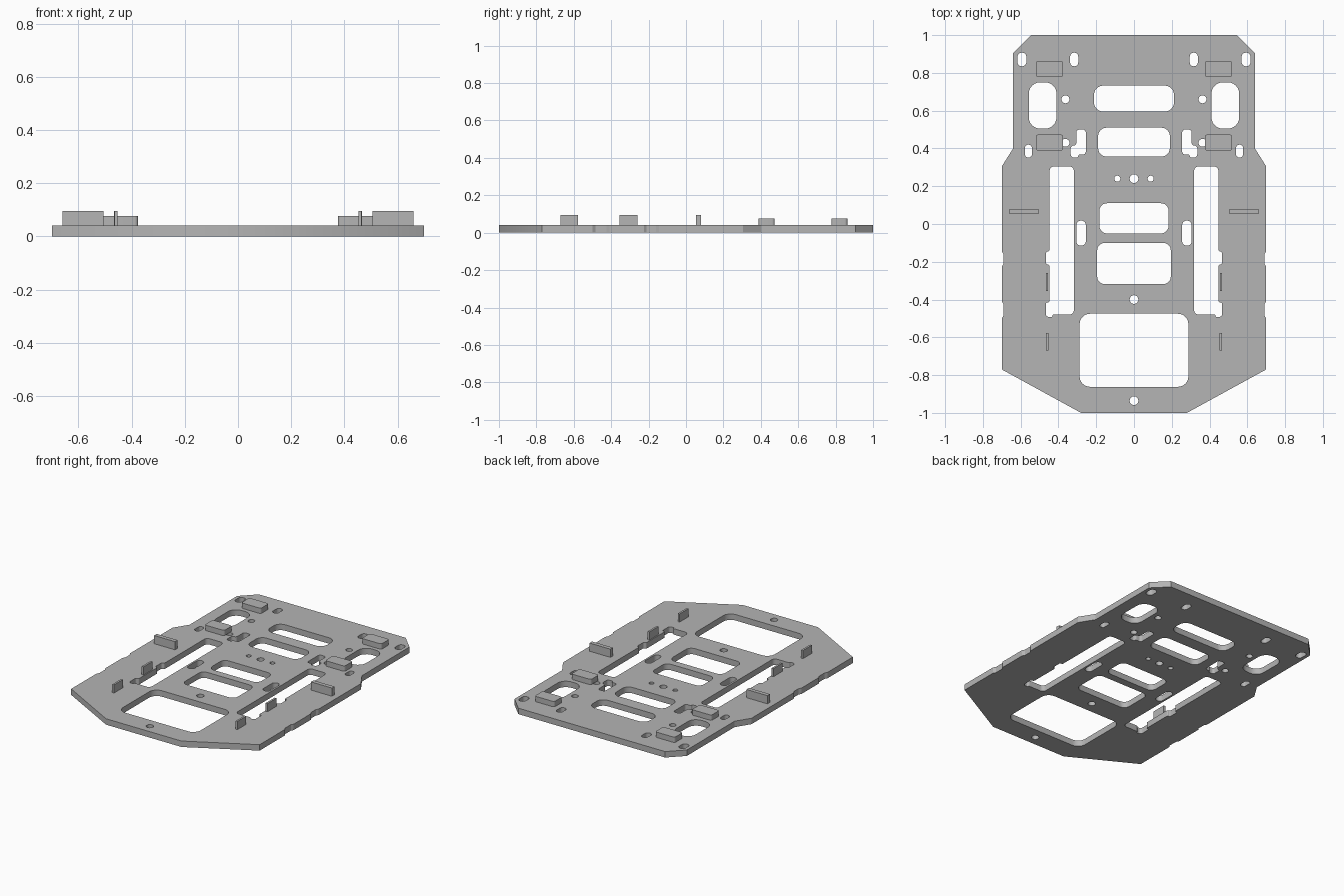
import bpy
import bmesh
from math import sin, cos, pi
from mathutils import Vector

cube = bpy.data.objects.get("Cube")
if cube:
    bpy.data.objects.remove(cube)

grey = bpy.data.materials.new("plain grey")
grey.use_nodes = True
colour = (0.46, 0.46, 0.46, 1)
grey.diffuse_color = colour
grey.node_tree.nodes["Principled BSDF"].inputs["Base Color"].default_value = colour

PLATE_TOP = 0.04


def rounded(points, radius, steps=6):
    """Closed outline with every corner filleted."""
    pts = [Vector(p) for p in points]
    if radius == 0:
        return pts
    out = []
    for i, p in enumerate(pts):
        to_prev, to_next = pts[i - 1] - p, pts[(i + 1) % len(pts)] - p
        r = min(radius, to_prev.length / 2, to_next.length / 2)
        a, b = to_prev.normalized() * r, to_next.normalized() * r
        for k in range(steps + 1):
            t = k / steps * pi / 2
            q = p + a * (1 - sin(t)) + b * (1 - cos(t))
            if not out or (q - out[-1]).length > 1e-4:
                out.append(q)
    if (out[0] - out[-1]).length < 1e-4:
        out.pop()
    return out


def rect(x0, x1, y0, y1, radius):
    return rounded([(x0, y0), (x1, y0), (x1, y1), (x0, y1)], radius)


def circle(x, y, r):
    return rect(x - r, x + r, y - r, y + r, r)


def flip(loop):
    return [Vector((-p.x, p.y)) for p in reversed(loop)]


def extrude(name, loops, z0, z1):
    """Fill nested outlines and give them thickness."""
    curve = bpy.data.curves.new(name, "CURVE")
    curve.dimensions = "2D"
    curve.fill_mode = "BOTH"
    curve.extrude = (z1 - z0) / 2
    for loop in loops:
        spline = curve.splines.new("POLY")
        spline.points.add(len(loop) - 1)
        for point, p in zip(spline.points, loop):
            point.co = (p.x, p.y, 0, 1)
        spline.use_cyclic_u = True
    temp = bpy.data.objects.new(name + "_outline", curve)
    bpy.context.collection.objects.link(temp)
    bpy.context.view_layer.update()
    mesh = bpy.data.meshes.new_from_object(
        temp.evaluated_get(bpy.context.evaluated_depsgraph_get()))
    bpy.data.objects.remove(temp)
    bpy.data.curves.remove(curve)

    bm = bmesh.new()
    bm.from_mesh(mesh)
    bmesh.ops.translate(bm, verts=bm.verts, vec=(0, 0, (z0 + z1) / 2))
    bmesh.ops.remove_doubles(bm, verts=bm.verts, dist=1e-5)
    bmesh.ops.recalc_face_normals(bm, faces=bm.faces)
    bm.to_mesh(mesh)
    bm.free()
    mesh.name = name
    mesh.materials.clear()
    mesh.materials.append(grey)
    obj = bpy.data.objects.new(name, mesh)
    bpy.context.collection.objects.link(obj)
    bpy.ops.object.select_all(action="DESELECT")
    obj.select_set(True)
    bpy.context.view_layer.objects.active = obj
    bpy.ops.object.shade_smooth_by_angle(angle=pi / 6)


# Plate outline, one half mirrored, with shallow notches in the sides
half = [(0.28, -1), (0.70, -0.77),
        (0.70, -0.50), (0.69, -0.485), (0.69, -0.425), (0.70, -0.41),
        (0.70, -0.225), (0.69, -0.21), (0.69, -0.16), (0.70, -0.145),
        (0.70, 0.305), (0.64, 0.40), (0.64, 0.905), (0.545, 1)]
half = rounded(half, 0)
outline = half + flip(half)

# Openings along the centre line
centre = [
    rect(-0.212, 0.212, 0.595, 0.733, 0.05),
    rect(-0.19, 0.19, 0.357, 0.51, 0.045),
    rect(-0.183, 0.183, -0.05, 0.11, 0.04),
    rect(-0.195, 0.195, -0.318, -0.10, 0.04),
    rect(-0.288, 0.288, -0.862, -0.475, 0.055),
    circle(0, 0.24, 0.023),
    circle(0, -0.40, 0.023),
    circle(0, -0.935, 0.023),
]

# Openings repeated on both sides
long_slot = rounded(
    [(0.318, -0.48), (0.432, -0.48), (0.432, -0.492), (0.467, -0.492),
     (0.467, -0.415), (0.447, -0.415), (0.447, -0.215), (0.465, -0.215),
     (0.465, -0.145), (0.447, -0.145), (0.447, 0.305), (0.318, 0.305)], 0.025)
stepped_slot = rounded(
    [(0.255, 0.368), (0.295, 0.368), (0.295, 0.352), (0.335, 0.352),
     (0.335, 0.415), (0.305, 0.415), (0.305, 0.50), (0.255, 0.50)], 0.016)
side = [
    long_slot,
    stepped_slot,
    rect(0.41, 0.557, 0.505, 0.75, 0.06),
    rect(0.57, 0.617, 0.835, 0.907, 0.022),
    rect(0.295, 0.338, 0.835, 0.907, 0.021),
    rect(0.54, 0.578, 0.352, 0.42, 0.018),
    rect(0.255, 0.305, -0.115, 0.018, 0.024),
    circle(0.088, 0.24, 0.016),
    circle(0.363, 0.66, 0.021),
    circle(0.363, 0.43, 0.021),
]
extrude("base_plate", [outline] + centre + side + [flip(h) for h in side], 0, PLATE_TOP)

# Raised pads and tabs: name, footprint, top height
raised = [
    ("rear_pad", rect(0.375, 0.52, 0.777, 0.863, 0.014), 0.076),
    ("middle_pad", rect(0.375, 0.52, 0.388, 0.474, 0.014), 0.076),
    ("side_tab", rect(0.505, 0.66, 0.053, 0.08, 0), 0.095),
    ("inner_tab", rect(0.454, 0.467, -0.355, -0.26, 0), 0.095),
    ("front_tab", rect(0.452, 0.465, -0.67, -0.577, 0), 0.095),
]
for name, loop, top in raised:
    extrude("left_" + name, [loop], PLATE_TOP, top)
    extrude("right_" + name, [flip(loop)], PLATE_TOP, top)
